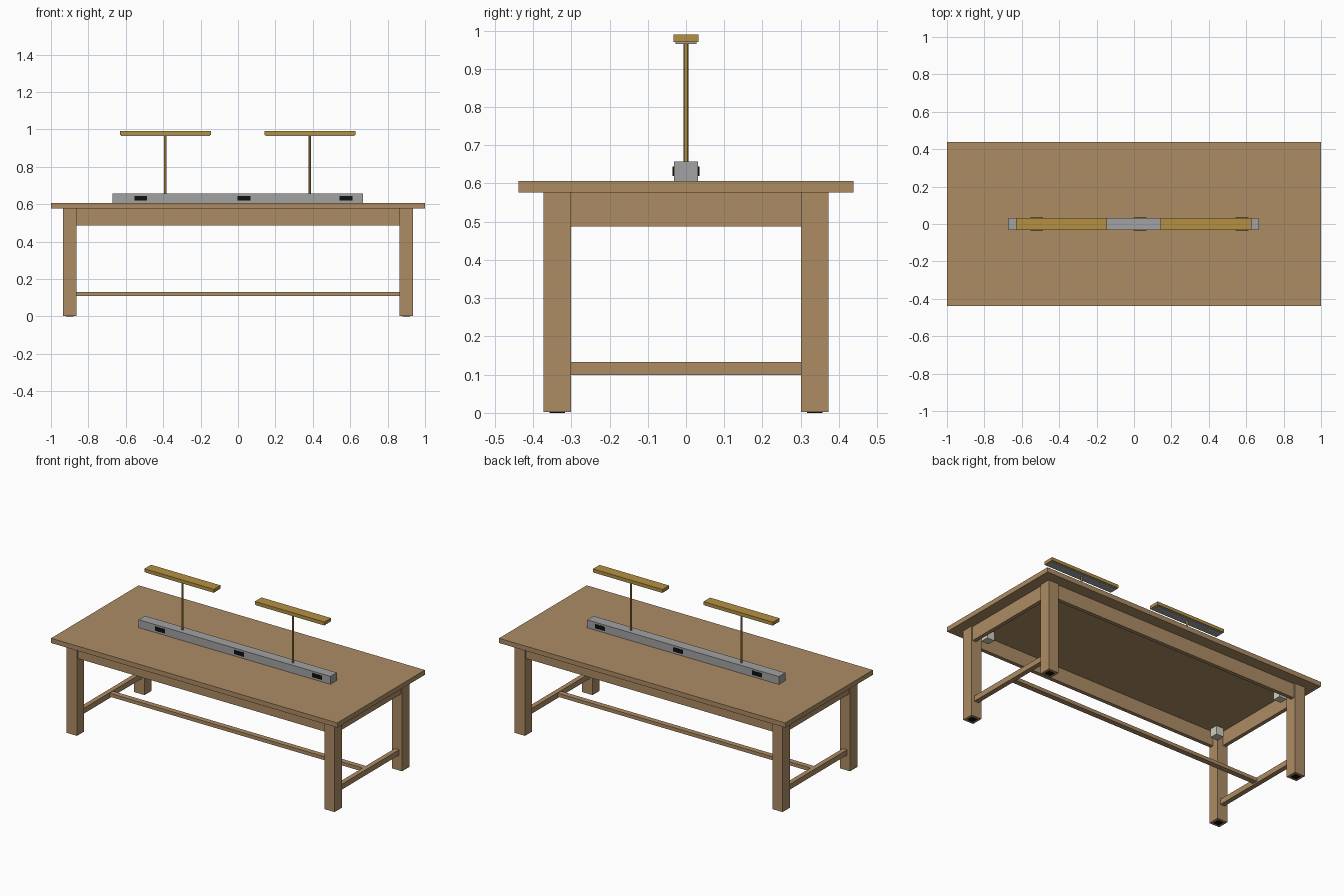
import bpy
import bmesh
from mathutils import Matrix

cube = bpy.data.objects.get("Cube")
if cube:
    bpy.data.objects.remove(cube, do_unlink=True)


def material(name, r, g, b):
    m = bpy.data.materials.new(name)
    m.use_nodes = True
    m.diffuse_color = (r, g, b, 1)
    m.node_tree.nodes["Principled BSDF"].inputs["Base Color"].default_value = (r, g, b, 1)
    return m


wood = material("oak wood", 0.42, 0.265, 0.13)
brass = material("brass", 0.46, 0.28, 0.055)
steel = material("grey metal", 0.36, 0.36, 0.37)
black = material("black plastic", 0.005, 0.005, 0.005)
plate = material("pale bracket metal", 0.62, 0.62, 0.53)


def finish(name, bm, mat):
    mesh = bpy.data.meshes.new(name)
    bm.to_mesh(mesh)
    bm.free()
    mesh.materials.append(mat)
    obj = bpy.data.objects.new(name, mesh)
    bpy.context.collection.objects.link(obj)
    return obj


def box(name, x, y, z, mat):
    """Box from (min, max) pairs along each axis."""
    bm = bmesh.new()
    centre = [(a + b) / 2 for a, b in (x, y, z)]
    size = [b - a for a, b in (x, y, z)]
    bmesh.ops.create_cube(bm, size=1, matrix=Matrix.Translation(centre) @ Matrix.Diagonal((*size, 1)))
    return finish(name, bm, mat)


def around(c, half):
    return (c - half, c + half)


TOP, UNDER = 0.607, 0.577
LEG_X, LEG_Y, LEG = 0.9, 0.337, 0.036

# Table top
box("table_top", (-1, 1), (-0.4375, 0.4375), (UNDER, TOP), wood)

# Legs with foot pads and corner brackets
for sx, side in ((-1, "right"), (1, "left")):
    for sy, end in ((-1, "front"), (1, "back")):
        tag = f"{end}_{side}"
        x, y = sx * LEG_X, sy * LEG_Y
        box(f"{tag}_leg", around(x, LEG), around(y, LEG), (0.002, UNDER), wood)
        box(f"{tag}_foot_pad", around(x, 0.02), around(y, 0.02), (0, 0.004), black)
        box(f"{tag}_corner_bracket", around(sx * 0.838, 0.026), around(sy * 0.275, 0.026),
            (0.505, 0.56), plate)

# Aprons between the legs
for s, end in ((-1, "front"), (1, "back")):
    box(f"{end}_apron", (-0.866, 0.866), around(s * 0.352, 0.012), (0.487, UNDER), wood)
for s, side in ((-1, "right"), (1, "left")):
    box(f"{side}_apron", around(s * 0.915, 0.012), (-0.302, 0.302), (0.487, UNDER), wood)
    box(f"{side}_stretcher", around(s * LEG_X, 0.015), (-0.302, 0.302), (0.099, 0.133), wood)

# Long central stretcher
box("long_stretcher", (-0.888, 0.888), around(0, 0.017), (0.108, 0.13), wood)

# Power rail with sockets on both faces
box("power_rail", (-0.672, 0.668), (-0.032, 0.032), (TOP, 0.657), steel)
for i, x in enumerate((-0.52, 0.032, 0.577)):
    for s, end in ((-1, "front"), (1, "back")):
        box(f"{end}_socket_{i + 1}", around(x, 0.034), around(s * 0.033, 0.002), (0.62, 0.645), black)

# Two lamps: post, head and recessed light panel
for x, side in ((-0.388, "right"), (0.384, "left")):
    bm = bmesh.new()
    bmesh.ops.create_cone(bm, cap_ends=True, segments=12, radius1=0.0068, radius2=0.0068,
                          depth=0.315, matrix=Matrix.Translation((x, 0, 0.8135)))
    post = finish(f"{side}_lamp_post", bm, brass)
    bpy.ops.object.select_all(action="DESELECT")
    post.select_set(True)
    bpy.context.view_layer.objects.active = post
    bpy.ops.object.shade_smooth_by_angle()
    box(f"{side}_lamp_head", around(x, 0.243), around(0, 0.033), (0.97, 0.99), brass)
    box(f"{side}_lamp_panel", around(x, 0.238), around(0, 0.028), (0.965, 0.971), steel)
